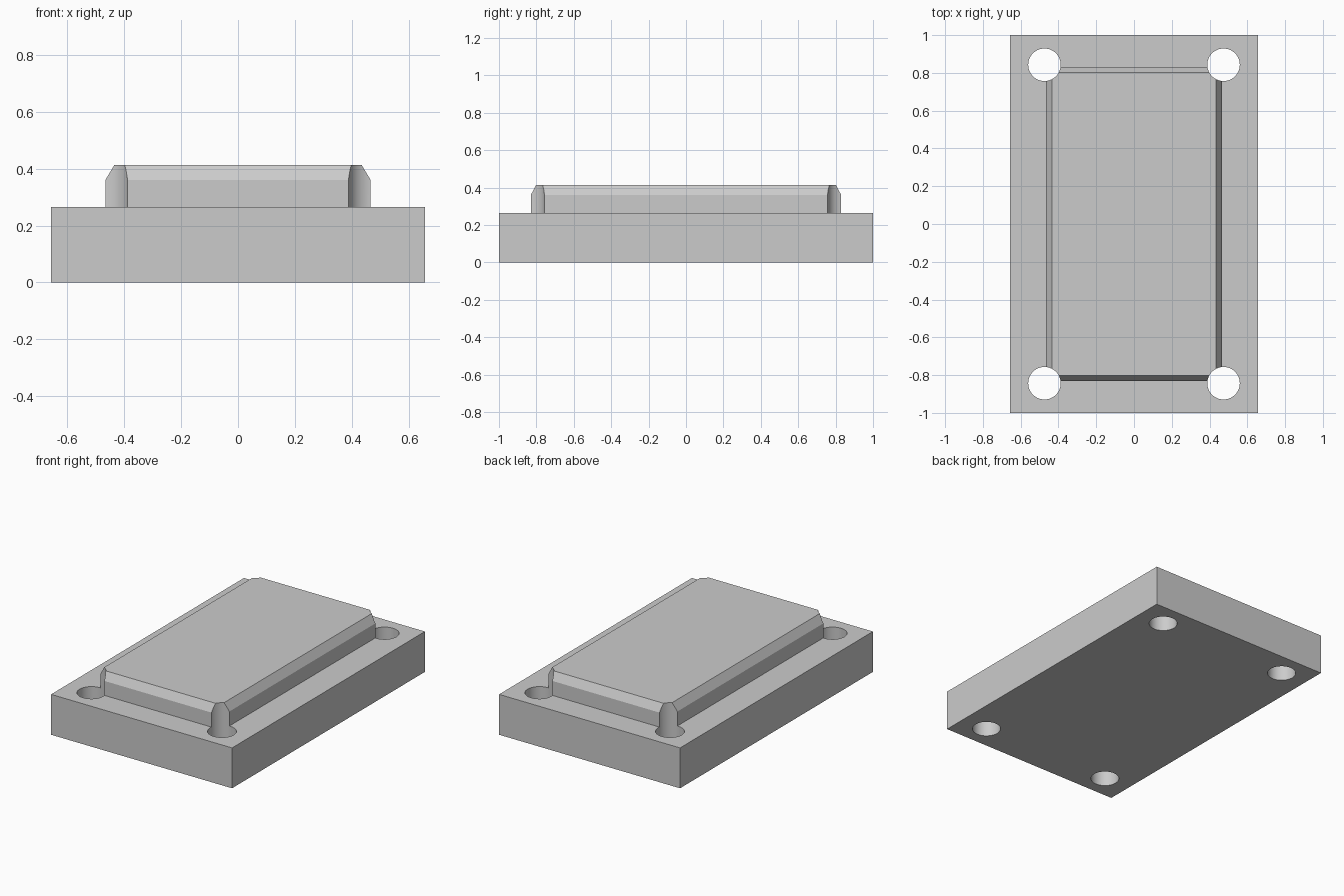
import bpy
import bmesh

cube = bpy.data.objects.get("Cube")
if cube:
    bpy.data.objects.remove(cube, do_unlink=True)

grey = bpy.data.materials.new("plain grey")
grey.use_nodes = True
colour = (0.6, 0.6, 0.6, 1)
grey.diffuse_color = colour
grey.node_tree.nodes["Principled BSDF"].inputs["Base Color"].default_value = colour


def make_object(name, bm):
    mesh = bpy.data.meshes.new(name)
    bmesh.ops.recalc_face_normals(bm, faces=bm.faces)
    bm.to_mesh(mesh)
    bm.free()
    mesh.materials.append(grey)
    obj = bpy.data.objects.new(name, mesh)
    bpy.context.collection.objects.link(obj)
    return obj


def stepped_block(name, levels):
    """Closed block from (half width, half depth, height) levels."""
    bm = bmesh.new()
    rings = []
    for x, y, z in levels:
        corners = [(-x, -y), (x, -y), (x, y), (-x, y)]
        rings.append([bm.verts.new((cx, cy, z)) for cx, cy in corners])
    for low, high in zip(rings, rings[1:]):
        for i in range(4):
            j = (i + 1) % 4
            bm.faces.new((low[i], low[j], high[j], high[i]))
    bm.faces.new(rings[0][::-1])
    bm.faces.new(rings[-1])
    return make_object(name, bm)


def apply_boolean(target, tool, operation):
    mod = target.modifiers.new(operation.title(), "BOOLEAN")
    mod.operation = operation
    mod.solver = "EXACT"
    mod.object = tool
    tool.hide_render = True
    bpy.context.view_layer.objects.active = target
    bpy.ops.object.modifier_apply(modifier=mod.name)
    bpy.data.objects.remove(tool, do_unlink=True)


# Base slab with a raised, chamfered pad
plate = stepped_block("mounting_plate", [(0.657, 1, 0), (0.657, 1, 0.265)])
pad = stepped_block("raised_pad", [(0.467, 0.83, 0.15), (0.467, 0.83, 0.36),
                                   (0.435, 0.802, 0.413)])
apply_boolean(plate, pad, "UNION")

# Corner holes through the slab, biting into the pad corners
for sx in (-1, 1):
    for sy in (-1, 1):
        bm = bmesh.new()
        bmesh.ops.create_cone(bm, cap_ends=True, segments=64,
                              radius1=0.086, radius2=0.086, depth=2)
        bmesh.ops.translate(bm, verts=bm.verts, vec=(sx * 0.474, sy * 0.843, 0))
        apply_boolean(plate, make_object("hole_cutter", bm), "DIFFERENCE")

plate.data.materials.clear()
plate.data.materials.append(grey)
for face in plate.data.polygons:
    face.material_index = 0

# Smooth hole walls, crisp edges elsewhere
bpy.ops.object.select_all(action="DESELECT")
plate.select_set(True)
bpy.context.view_layer.objects.active = plate
bpy.ops.object.shade_smooth_by_angle(angle=0.4)
